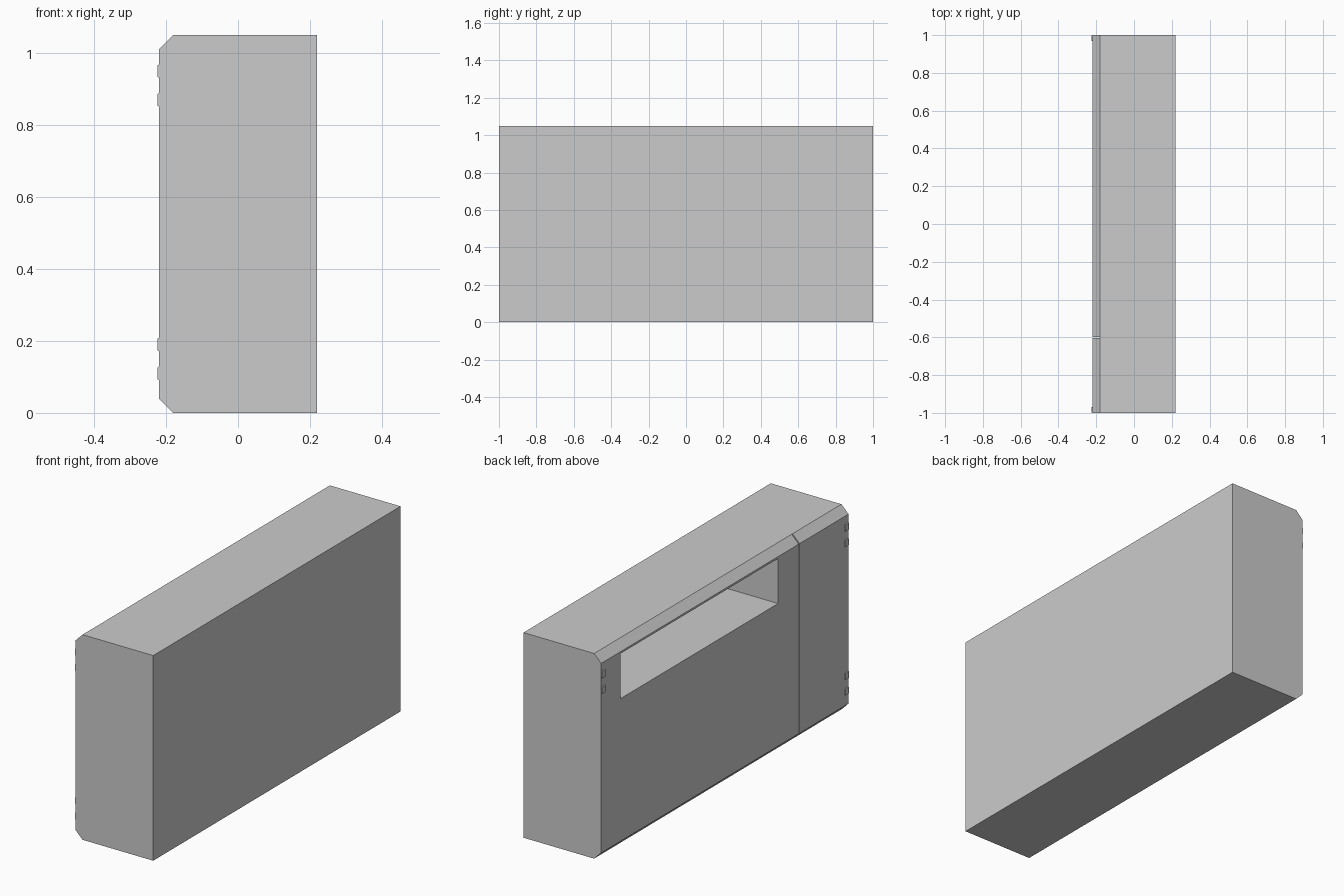
import bpy, bmesh

if "Cube" in bpy.data.objects:
    bpy.data.objects.remove(bpy.data.objects["Cube"])

def prism(name, profile, y0, y1):
    """Extrude an x/z profile along y."""
    bm = bmesh.new()
    face = bm.faces.new([bm.verts.new((x, y0, z)) for x, z in profile])
    ext = bmesh.ops.extrude_face_region(bm, geom=[face])
    verts = [v for v in ext["geom"] if isinstance(v, bmesh.types.BMVert)]
    bmesh.ops.translate(bm, verts=verts, vec=(0, y1 - y0, 0))
    bmesh.ops.recalc_face_normals(bm, faces=bm.faces)
    mesh = bpy.data.meshes.new(name)
    bm.to_mesh(mesh)
    bm.free()
    ob = bpy.data.objects.new(name, mesh)
    bpy.context.collection.objects.link(ob)
    return ob

def box(name, x0, x1, y0, y1, z0, z1):
    return prism(name, [(x0, z0), (x1, z0), (x1, z1), (x0, z1)], y0, y1)

def cut(target, cutter):
    mod = target.modifiers.new("opening", 'BOOLEAN')
    mod.operation = 'DIFFERENCE'
    mod.solver = 'EXACT'
    mod.object = cutter

BACK, JOIN, FACE, H, C = 0.22, -0.18, -0.22, 1.05, 0.04

# Cabinet body and the two front panels with chamfered top and bottom
body = box("cabinet_body", JOIN, BACK, -1, 1, 0, H)
panel = [(JOIN, 0), (JOIN, H), (FACE, H - C), (FACE, C)]
wide_panel = prism("wide_front_panel", panel, -0.598, 1)
prism("narrow_front_panel", panel, -1, -0.604)

# Recessed shelf opening through the wide panel into the body
recess = box("recess_cutter", -0.3, 0.18, -0.43, 0.845, 0.77, 1.0)
recess.hide_render = True
recess.hide_viewport = True
recess.display_type = 'WIRE'
cut(body, recess)
cut(wide_panel, recess)

# Hinge knuckles at the outer ends of the panels
for side, label, pairs in ((-1, "narrow", (0.85, 0.93, 0.09, 0.17)),
                           (1, "wide", (0.85, 0.93))):
    for i, z in enumerate(pairs):
        y0, y1 = sorted((side * 0.97, side * 0.999))
        prism(f"{label}_hinge_{i + 1}",
              [(FACE + 0.002, z), (FACE - 0.004, z + 0.004),
               (FACE - 0.004, z + 0.036), (FACE + 0.002, z + 0.04)], y0, y1)
